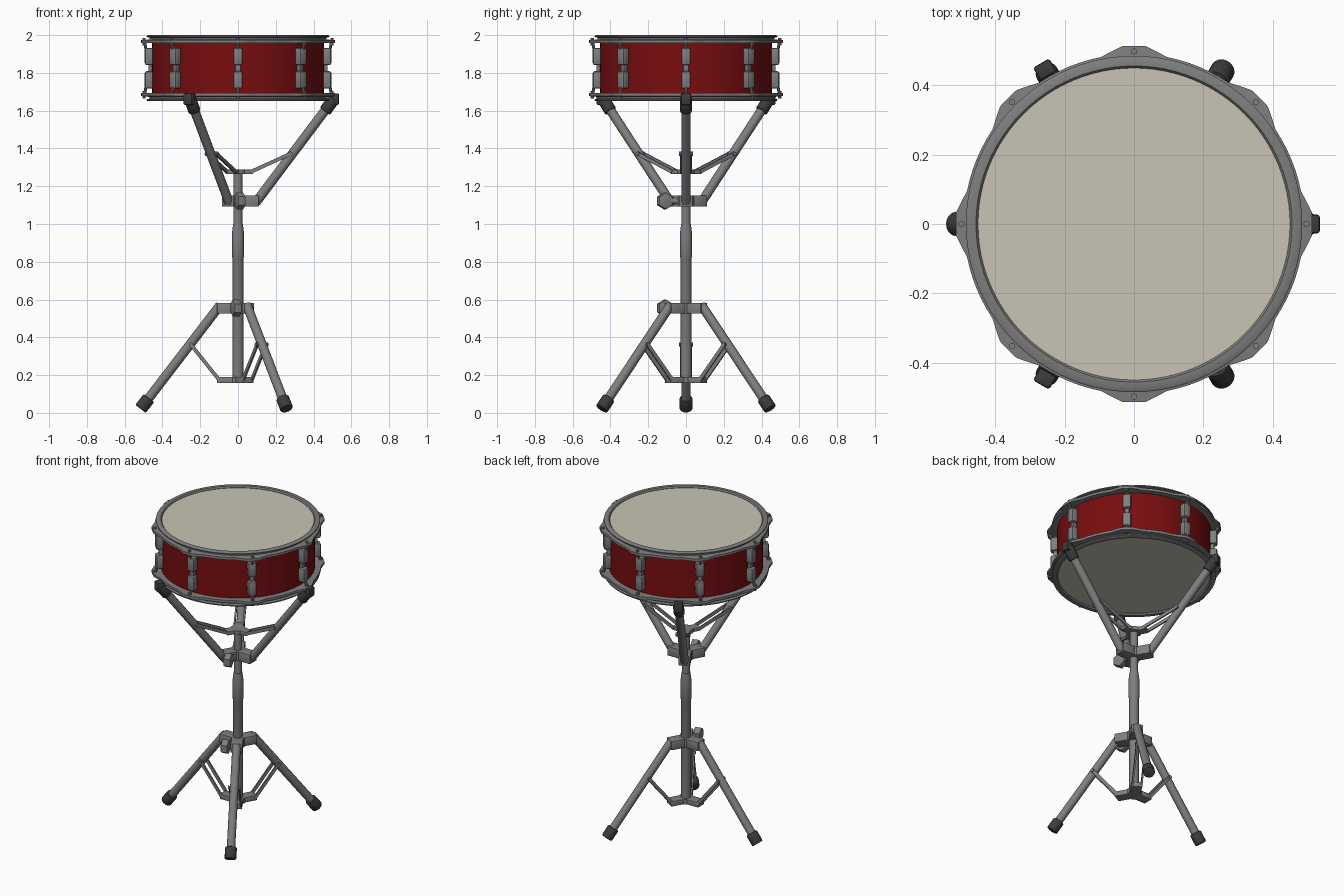
import bpy, bmesh, math
from mathutils import Vector, Matrix

if "Cube" in bpy.data.objects:
    bpy.data.objects.remove(bpy.data.objects["Cube"])

def mat(name, c):
    m = bpy.data.materials.new(name)
    m.diffuse_color = (*c, 1)
    m.use_nodes = True
    m.node_tree.nodes["Principled BSDF"].inputs["Base Color"].default_value = m.diffuse_color
    return m

RED = mat("red_lacquer", (0.19, 0.004, 0.005))
STEEL = mat("steel", (0.21, 0.21, 0.21))
RUBBER = mat("dark_rubber", (0.045, 0.045, 0.045))
HEAD = mat("drum_skin", (0.58, 0.55, 0.46))

def finish(name, bm, m, smooth=True):
    bmesh.ops.recalc_face_normals(bm, faces=bm.faces)
    me = bpy.data.meshes.new(name)
    bm.to_mesh(me)
    bm.free()
    me.materials.append(m)
    o = bpy.data.objects.new(name, me)
    bpy.context.collection.objects.link(o)
    if smooth:
        bpy.ops.object.select_all(action='DESELECT')
        o.select_set(True)
        bpy.context.view_layer.objects.active = o
        bpy.ops.object.shade_smooth_by_angle(angle=math.radians(35))
    return o

def lathe(name, profile, m, n=32, closed=False, radius=lambda r, a: r):
    """Revolve (r, z) points about z; open profiles are capped."""
    bm = bmesh.new()
    rings = []
    for i in range(n):
        a = 2 * math.pi * i / n
        rings.append([bm.verts.new((radius(r, a) * math.cos(a), radius(r, a) * math.sin(a), z))
                      for r, z in profile])
    k = len(profile)
    for i in range(n):
        p, q = rings[i], rings[(i + 1) % n]
        for j in range(k if closed else k - 1):
            bm.faces.new((p[j], q[j], q[(j + 1) % k], p[(j + 1) % k]))
    if not closed:
        bm.faces.new([r[0] for r in rings])
        bm.faces.new([r[-1] for r in rings])
    return finish(name, bm, m)

def rod(name, a, b, r, m, n=16, r2=None, bevel=0):
    a, b = Vector(a), Vector(b)
    d = b - a
    bm = bmesh.new()
    bmesh.ops.create_cone(bm, cap_ends=True, segments=n, radius1=r, radius2=r if r2 is None else r2, depth=d.length)
    if bevel:
        rim = [e for e in bm.edges if abs(e.verts[0].co.z - e.verts[1].co.z) < 1e-5]
        bmesh.ops.bevel(bm, geom=rim, offset=bevel, segments=2, profile=0.5, affect='EDGES')
    bm.transform(Matrix.Translation((a + b) / 2) @ d.to_track_quat('Z', 'Y').to_matrix().to_4x4())
    return finish(name, bm, m)

def box(name, lo, hi, m, ang=0, bevel=0):
    """Box given in radial / tangential / z coordinates, turned about z."""
    lo, hi = Vector(lo), Vector(hi)
    bm = bmesh.new()
    bmesh.ops.create_cube(bm, size=1)
    bm.transform(Matrix.Translation((lo + hi) / 2) @ Matrix.Diagonal((*(hi - lo), 1)))
    if bevel:
        bmesh.ops.bevel(bm, geom=bm.edges[:], offset=bevel, segments=2, profile=0.5, affect='EDGES')
    bm.transform(Matrix.Rotation(ang, 4, 'Z'))
    return finish(name, bm, m)

def polar(ang, r, z, t=0):
    return Vector((r * math.cos(ang) - t * math.sin(ang), r * math.sin(ang) + t * math.cos(ang), z))

def strap(name, ang, p, q, t, m, w=0.01, h=0.02):
    """Thin flat bar between two (r, z) points at tangential offset t."""
    d = Vector((q[0] - p[0], q[1] - p[1])).normalized()
    nx, nz = -d.y * h / 2, d.x * h / 2
    bm = bmesh.new()
    f = bm.faces.new([bm.verts.new(polar(ang, r, z, t - w / 2)) for r, z in (
        (p[0] + nx, p[1] + nz), (q[0] + nx, q[1] + nz), (q[0] - nx, q[1] - nz), (p[0] - nx, p[1] - nz))])
    ext = bmesh.ops.extrude_face_region(bm, geom=[f])
    bmesh.ops.translate(bm, verts=[v for v in ext["geom"] if isinstance(v, bmesh.types.BMVert)],
                        vec=polar(ang, 0, 0, w))
    return finish(name, bm, m)

# ---- drum: shell, skins and hoops with eight ears
MID = 1.825
lathe("shell", [(0.455, 1.672), (0.455, 1.978)], RED, 64)
lathe("batter_skin", [(0.456, 1.978), (0.456, 1.99)], HEAD, 64)
lathe("bottom_skin", [(0.456, 1.66), (0.456, 1.672)], HEAD, 64)

def eared(r, a):
    if r < 0.489:
        return r
    step = math.pi / 4
    d = abs((a + step / 2) % step - step / 2)
    d = math.degrees(d)
    return r + 0.023 * min(1, max(0, (10.5 - d) / 6.5))

hoop = [(0.449, 1.957), (0.449, 1.992), (0.455, 2.0), (0.478, 2.0), (0.484, 1.996), (0.484, 1.99),
        (0.468, 1.986), (0.468, 1.977), (0.49, 1.973), (0.49, 1.957)]
lathe("top_hoop", hoop, STEEL, 96, True, eared)
lathe("bottom_hoop", [(r, 2 * MID - z) for r, z in hoop], STEEL, 96, True, eared)

# ---- lugs and tension rods
for i in range(8):
    a = i * math.pi / 4
    for s in (1, -1):
        z0, z1 = sorted((MID + s * 0.016, MID + s * 0.108))
        box("lug", (0.445, -0.025, z0), (0.494, 0.025, z1), STEEL, a, 0.011)
        rod("tension_rod", polar(a, 0.485, MID + s * 0.09), polar(a, 0.497, MID + s * 0.15), 0.008, STEEL, 10)
        rod("rod_head", polar(a, 0.497, MID + s * 0.12), polar(a, 0.497, MID + s * 0.16), 0.009, STEEL, 10)
    box("lug_bridge", (0.445, -0.012, MID - 0.03), (0.475, 0.012, MID + 0.03), STEEL, a)

# ---- centre pole
lathe("lower_pole", [(0.029, 0.165), (0.029, 0.82), (0.033, 0.83), (0.033, 0.94), (0.026, 1.0)], STEEL, 20)
lathe("upper_pole", [(0.024, 0.98), (0.024, 1.285)], STEEL, 20)

def hub(name, angles, z0, z1, reach, w):
    lathe(name, [(0.045, z0), (0.045, z1)], STEEL, 18)
    for a in angles:
        box(name + "_arm", (0.02, -w / 2, z0), (reach, w / 2, z1), STEEL, a, 0.003)

def braced(name, ang, start, end, collar, joint):
    rod(name, polar(ang, *start), polar(ang, *end), 0.025, STEEL)
    for t in (-0.027, 0.027):
        strap(name + "_brace", ang, collar, joint, t, STEEL)
    rod(name + "_bolt", polar(ang, *joint, -0.037), polar(ang, *joint, 0.037), 0.011, STEEL, 10)

# ---- basket: three arms with rubber grips
basket = [math.radians(d) for d in (0, 120, 240)]
hub("basket_hub", basket, 1.092, 1.152, 0.11, 0.07)
hub("basket_collar", basket, 1.264, 1.288, 0.08, 0.055)
for a in basket:
    braced("basket_arm", a, (0.095, 1.115), (0.49, 1.64), (0.07, 1.277), (0.278, 1.372))
    rod("grip_sleeve", polar(a, 0.46, 1.597), polar(a, 0.507, 1.662), 0.033, RUBBER, 16, bevel=0.006)
    box("grip_hook", (0.492, -0.027, 1.63), (0.535, 0.027, 1.692), RUBBER, a, 0.008)

# ---- tripod: three legs with rubber feet
tripod = [math.radians(d) for d in (60, 180, 300)]
hub("tripod_hub", tripod, 0.525, 0.582, 0.11, 0.07)
hub("tripod_collar", tripod, 0.157, 0.19, 0.11, 0.065)
for a in tripod:
    braced("leg", a, (0.095, 0.57), (0.49, 0.055), (0.1, 0.175), (0.25, 0.362))
    rod("foot", polar(a, 0.472, 0.078), polar(a, 0.516, 0.021), 0.035, RUBBER, 16, bevel=0.006)

# ---- wing screws at the front of both hubs
for z, x in ((1.122, 0.01), (0.555, -0.01)):
    rod("screw_barrel", (0, -0.03, z), (x, -0.125, z), 0.018, STEEL, 12)
    rod("screw_wing", (x - 0.02, -0.118, z), (x + 0.02, -0.105, z), 0.045, STEEL, 6, bevel=0.006)
